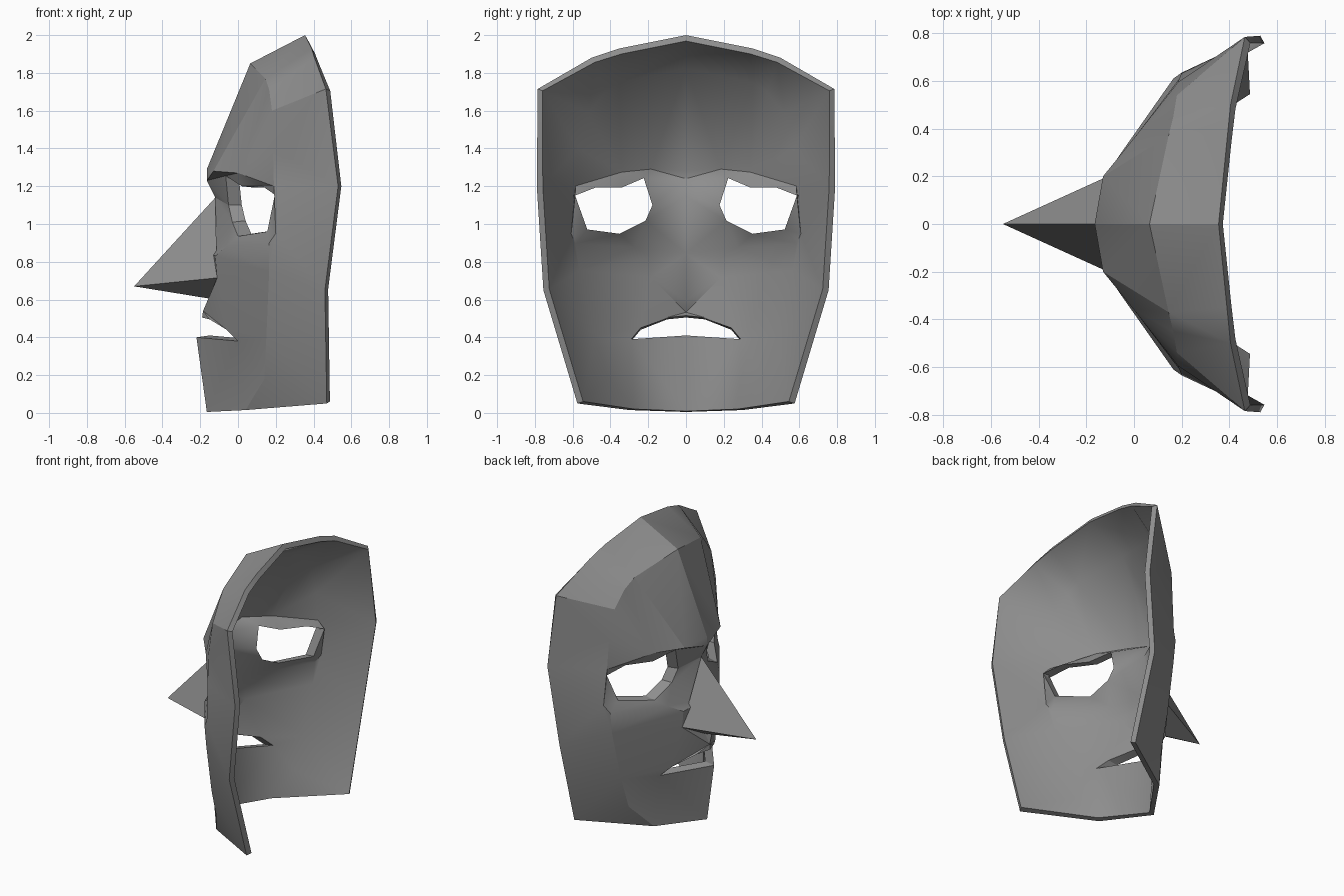
import bpy
import bmesh
import math
from mathutils import Vector

default_cube = bpy.data.objects.get("Cube")
if default_cube:
    bpy.data.objects.remove(default_cube, do_unlink=True)

material = bpy.data.materials.new("mask_grey")
material.use_nodes = True
grey = (0.27, 0.27, 0.27, 1)
material.diffuse_color = grey
shader = next(n for n in material.node_tree.nodes if n.type == 'BSDF_PRINCIPLED')
shader.inputs["Base Color"].default_value = grey


def triangle(bm, cache, corners):
    """Add a triangle, sharing one vertex for each distinct point."""
    if len(set(corners)) < 3:
        return
    for point in corners:
        if point not in cache:
            cache[point] = bm.verts.new(point)
    bm.faces.new([cache[point] for point in corners])


def bridge(bm, cache, first, second):
    """Fill between two chains of points, always taking the shorter diagonal."""
    i = j = 0
    while i < len(first) - 1 or j < len(second) - 1:
        a, b = first[i], second[j]
        step_first = step_second = float("inf")
        if i < len(first) - 1:
            step_first = (Vector(first[i + 1]) - Vector(b)).length
        if j < len(second) - 1:
            step_second = (Vector(second[j + 1]) - Vector(a)).length
        if step_first <= step_second:
            triangle(bm, cache, (a, b, first[i + 1]))
            i += 1
        else:
            triangle(bm, cache, (a, b, second[j + 1]))
            j += 1


def face_forward(bm):
    """Turn all normals to the outside, which is towards -x."""
    bmesh.ops.recalc_face_normals(bm, faces=bm.faces)
    if sum(f.normal.x * f.calc_area() for f in bm.faces) > 0:
        bmesh.ops.reverse_faces(bm, faces=bm.faces)
    bm.normal_update()


def finish(name, bm, inner_faces=()):
    """Mark creases and mirror the half; the inside stays softer."""
    bm.normal_update()
    for face in bm.faces:
        face.smooth = True
    for edge in bm.edges:
        inside = all(f in inner_faces for f in edge.link_faces)
        limit = math.radians(50 if inside else 22)
        edge.smooth = edge.calc_face_angle(0 if inside else math.pi) < limit
    mesh = bpy.data.meshes.new(name)
    bm.to_mesh(mesh)
    bm.free()
    mesh.materials.append(material)
    obj = bpy.data.objects.new(name, mesh)
    bpy.context.collection.objects.link(obj)
    mirror = obj.modifiers.new("mirror", 'MIRROR')
    mirror.use_axis = (False, True, False)


# Back rim, from the crown down to the jaw
rim = [(.355, 0, 2), (.39, .35, 1.93), (.405, .5, 1.88), (.465, .785, 1.715),
       (.53, .79, 1.2), (.46, .755, .65), (.47, .575, .05)]

# Crease between the front of the face and the side wall
temple = [(.065, 0, 1.85), (.145, .37, 1.77), (.165, .45, 1.71),
          (.18, .54, 1.6), (.185, .595, 1.4), (.19, .61, 1.2)]
cheekbone = (.2, .635, .95)
jaw = [(.165, .59, .75), (.15, .51, .4), (.14, .44, .18), (.04, .3, .015)]

# Brow line, eye opening and the crease under the eye
brow_centre = (-.165, 0, 1.29)
brow = [(-.13, .2, 1.28), (0, .36, 1.27), temple[-1]]
upper_lid = [(-.065, .21, 1.255), (.02, .34, 1.2), (.13, .49, 1.2), (.195, .605, 1.155)]
lower_lid = [upper_lid[-1], (.155, .535, .96), (0, .35, .935), (-.03, .2, 1.01)]
eye_inner = (-.05, .16, 1.1)
under_eye = [(.165, .61, .9), (-.06, .29, .885), (-.12, .2, .83)]

# Nose and mouth
nose_root, nose_base = (-.12, 0, 1.14), (-.15, 0, .605)
nose_wing, nose_tip = (-.11, .2, .715), (-.55, 0, .67)
upper_lip = [(-.19, 0, .505), (-.15, .1, .495), (-.06, .24, .44), (0, .29, .38)]
lip_ridge = (-.185, 0, .54)
lower_lip = (-.22, 0, .4)
chin = (-.165, 0, .005)

# Outer skin of the mask, strip by strip
shell = bmesh.new()
points = {}
strips = {
    "side_wall": (rim, temple + [cheekbone] + jaw),
    "forehead": (temple, [brow_centre] + brow),
    "brow": (brow, upper_lid),
    "eye_socket": ([brow[-1], cheekbone] + under_eye[:2], lower_lid),
    "nose_bridge": ([brow[0], upper_lid[0], eye_inner, lower_lid[-1]]
                    + under_eye[1:] + [nose_wing],
                    [brow_centre, (-.165, 0, 1.23), nose_root, (-.15, 0, .85), nose_base]),
    "upper_lip": ([nose_base, lip_ridge, upper_lip[0]],
                  [nose_wing, upper_lip[2], upper_lip[1]]),
    "cheek": ([cheekbone] + jaw, under_eye + [nose_wing] + upper_lip[2:]),
    "chin": ([lower_lip, upper_lip[-1]], [chin, jaw[-1]]),
}
for first, second in strips.values():
    bridge(shell, points, first, second)
face_forward(shell)

# Inner skin: openings run straight back, the rest follows the normals
eye_points = set(upper_lid + lower_lid + [eye_inner])
mouth_points = set(upper_lip + [lower_lip])
eye_centre = Vector((0, .38, 1.1))
inner = {}
for point, vert in points.items():
    if point in eye_points:
        pull = (eye_centre - vert.co) * .08
        offset = Vector((.07, pull.y, pull.z))
    elif point in mouth_points:
        offset = Vector((.07, 0, .01))
    else:
        offset = -vert.normal
        if point[1] == 0:
            offset.y = 0
        offset = offset.normalized() * .036
    inner[vert] = shell.verts.new(vert.co + offset)

outer_faces = list(shell.faces)
open_edges = [e for e in shell.edges
              if e.is_boundary and any(v.co.y > 0 for v in e.verts)]
inner_faces = {shell.faces.new([inner[v] for v in reversed(f.verts)]) for f in outer_faces}

# Close the rim, the eyes, the mouth and the bottom edge
for edge in open_edges:
    loop = edge.link_loops[0]
    a, b = loop.vert, loop.link_loop_next.vert
    shell.faces.new((b, a, inner[a], inner[b]))
finish("mask_shell", shell, inner_faces)

# Pointed nose
nose = bmesh.new()
points = {}
triangle(nose, points, (nose_tip, nose_root, nose_wing))
triangle(nose, points, (nose_tip, nose_wing, nose_base))
face_forward(nose)
finish("pointed_nose", nose)
